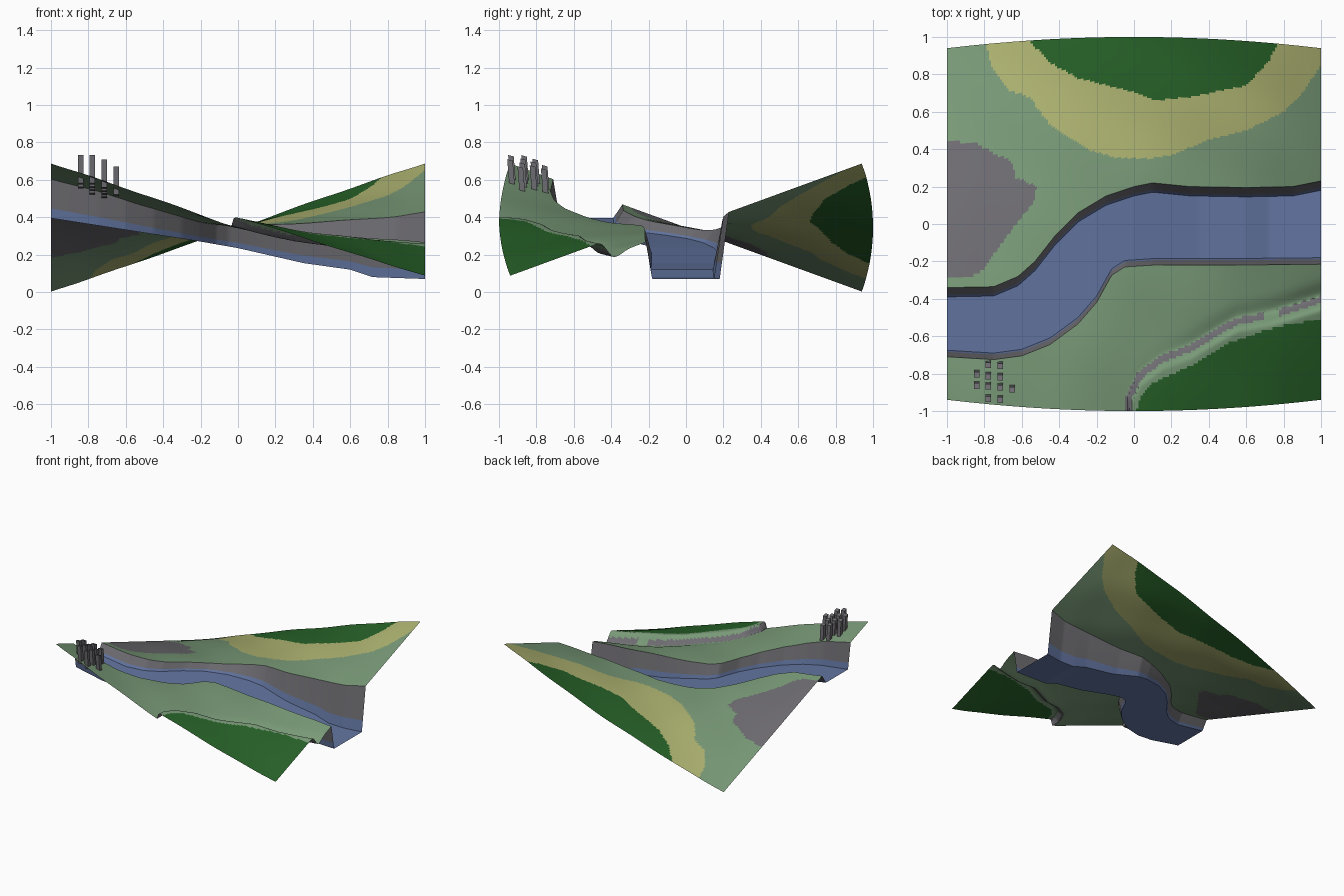
import bpy, bmesh, math
from mathutils import Vector
from mathutils.geometry import intersect_point_line

if "Cube" in bpy.data.objects:
    bpy.data.objects.remove(bpy.data.objects["Cube"])


def material(name, rgb):
    m = bpy.data.materials.new(name)
    m.diffuse_color = (*rgb, 1)
    m.use_nodes = True
    m.node_tree.nodes["Principled BSDF"].inputs["Base Color"].default_value = m.diffuse_color
    return m


MATS = [material("meadow green", (0.19, 0.32, 0.185)),
        material("water blue", (0.125, 0.18, 0.36)),
        material("stone grey", (0.155, 0.15, 0.165)),
        material("forest green", (0.02, 0.12, 0.021)),
        material("sand yellow", (0.42, 0.45, 0.165))]
GREEN, WATER, STONE, FOREST, SAND = range(5)


def interp(pts, t):
    """Piecewise linear curve through (t, value) points."""
    if t <= pts[0][0]:
        return pts[0][1]
    for (a, va), (b, vb) in zip(pts, pts[1:]):
        if t <= b:
            return va + (vb - va) * (t - a) / (b - a)
    return pts[-1][1]


def smooth(t):
    t = min(1, max(0, t))
    return t * t * (3 - 2 * t)


# Plan curves, y as a function of x
SOUTH = [(-1, -.675), (-.75, -.69), (-.6, -.67), (-.45, -.61), (-.3, -.5), (-.2, -.385),
         (-.12, -.24), (-.05, -.195), (.1, -.185), (.5, -.185), (1, -.18)]
NORTH = [(-1, -.39), (-.75, -.385), (-.62, -.33), (-.53, -.25), (-.42, -.11), (-.3, .01),
         (-.15, .1), (0, .15), (.1, .17), (.3, .15), (.6, .145), (.85, .15), (1, .18)]
LEVEL = [(-1, .395), (-.2, .27), (0, .235), (.35, .155), (.6, .12), (.72, .08), (1, .07)]
PATH = [(-.03, -1.2), (-.025, -.92), (.03, -.81), (.15, -.72), (.3, -.665),
        (.45, -.575), (.55, -.52), (.74, -.485), (1, -.405)]
FRONT_WOOD = [(.0, -1.2), (.02, -.95), (.1, -.85), (.3, -.76), (.5, -.64),
              (.7, -.57), (.85, -.53), (1, -.515)]
BACK_WOOD = [(-.58, 1.1), (-.55, .97), (-.45, .86), (-.3, .78), (-.1, .73), (.02, .7), (.12, .66),
             (.3, .68), (.6, .74), (.72, .87), (.77, .97), (.8, 1.1)]
SAND_LINE = [(-.79, 1.1), (-.78, .88), (-.68, .72), (-.56, .68), (-.45, .53), (-.25, .4), (-.1, .355),
             (.08, .35), (.2, .37), (.4, .45), (.6, .5), (.8, .6), (.9, .7), (1, .85)]
# x limit of the bare rock field as a function of y
ROCK = [(-.3, -1.05), (-.285, -.87), (-.24, -.8), (-.12, -.72), (0, -.63), (.12, -.535),
        (.2, -.52), (.25, -.63), (.34, -.66), (.37, -.74), (.43, -.84), (.45, -1.05)]


def twist(x):
    return math.radians(20) * x


def land(x, y):
    z = .345 + math.tan(twist(x)) * y
    p = interp(PATH, x)
    if x > -.06:
        z += (.055 + .03 * x) * smooth((p - y) / .09 + .3) * smooth((x + .06) / .05)
        z -= .02 * x * math.exp(-((y - p - .03) / .05) ** 2)
    return z + .005 * math.sin(9 * x + 4 * y) * math.sin(8 * y - 3 * x) * smooth((1 - abs(x)) * 4)


def path_distance(x, y):
    best = 9
    for a, b in zip(PATH, PATH[1:]):
        a, b, q = Vector((*a, 0)), Vector((*b, 0)), Vector((x, y, 0))
        hit, t = intersect_point_line(q, a, b)
        hit = a.lerp(b, min(1, max(0, t)))
        best = min(best, (hit - q).length)
    return best


def ground_colour(x, y):
    if y > interp(BACK_WOOD, x):
        return FOREST
    if y > interp(SAND_LINE, x):
        return SAND
    if -.3 < y < .45 and x < interp(ROCK, y):
        return STONE
    if y < -.35 and x > -.1:
        if x > .0 and y < interp(FRONT_WOOD, x):
            return FOREST
        if not .7 < x < .78 and path_distance(x, y) < .018:
            return STONE
    return GREEN


# Terrain: columns of points along x, rows following the river banks
COLS, S_ROWS, WALL, RIVER, N_ROWS = 170, 56, 4, 8, 72


def column(x):
    half = math.cos(twist(x))
    s, n, w = interp(SOUTH, x), interp(NORTH, x), interp(LEVEL, x)
    s_top, n_top = s - .035, n + .05
    zs, zn = land(x, s_top), land(x, n_top)
    pts = []
    for i in range(S_ROWS):
        y = -half + (s_top + half) * i / S_ROWS
        pts.append((x, y, land(x, y)))
    for i in range(WALL):
        t = i / WALL
        pts.append((x, s_top + (s - s_top) * t, zs + (w - zs) * t))
    for i in range(RIVER):
        pts.append((x, s + (n - s) * i / RIVER, w))
    for i in range(WALL):
        t = i / WALL
        pts.append((x, n + (n_top - n) * t, w + (zn - w) * t))
    for i in range(N_ROWS + 1):
        y = n_top + (half - n_top) * i / N_ROWS
        pts.append((x, y, land(x, y)))
    return pts


def make_object(name, bm, mats):
    me = bpy.data.meshes.new(name)
    bm.to_mesh(me)
    bm.free()
    for m in mats:
        me.materials.append(m)
    ob = bpy.data.objects.new(name, me)
    bpy.context.collection.objects.link(ob)
    return ob


bm = bmesh.new()
grid = [[bm.verts.new(p) for p in column(-1 + 2 * i / COLS)] for i in range(COLS + 1)]
for a, b in zip(grid, grid[1:]):
    for j in range(len(a) - 1):
        f = bm.faces.new((a[j], b[j], b[j + 1], a[j + 1]))
        r = j - S_ROWS
        c = f.calc_center_median()
        if r < 0 or r >= 2 * WALL + RIVER:
            f.material_index = ground_colour(c.x, c.y)
        elif r < WALL - 1 or r >= WALL + RIVER + 1:
            f.material_index = STONE
        else:
            f.material_index = WATER       # water laps onto the foot of the walls
terrain = make_object("river_valley", bm, MATS)
bpy.context.view_layer.objects.active = terrain
terrain.select_set(True)
bpy.ops.object.shade_smooth_by_angle(angle=math.radians(35))

# Cluster of square towers on the front left bank, leaning with the ground
TOWERS = {-.84: (-.8, -.86), -.78: (-.75, -.81, -.865, -.93),
          -.715: (-.755, -.815, -.87, -.935), -.65: (-.88,)}
bm = bmesh.new()
for x, ys in TOWERS.items():
    for y in ys:
        g = land(x, y)
        made = bmesh.ops.create_cube(bm, size=1)["verts"]
        for v in made:
            up = v.co.z + .5
            v.co = (x + v.co.x * .03, y + v.co.y * .03 - .012 * (up - .5), g - .03 + .15 * up + v.co.y * -.008)
make_object("towers", bm, [MATS[STONE]])
